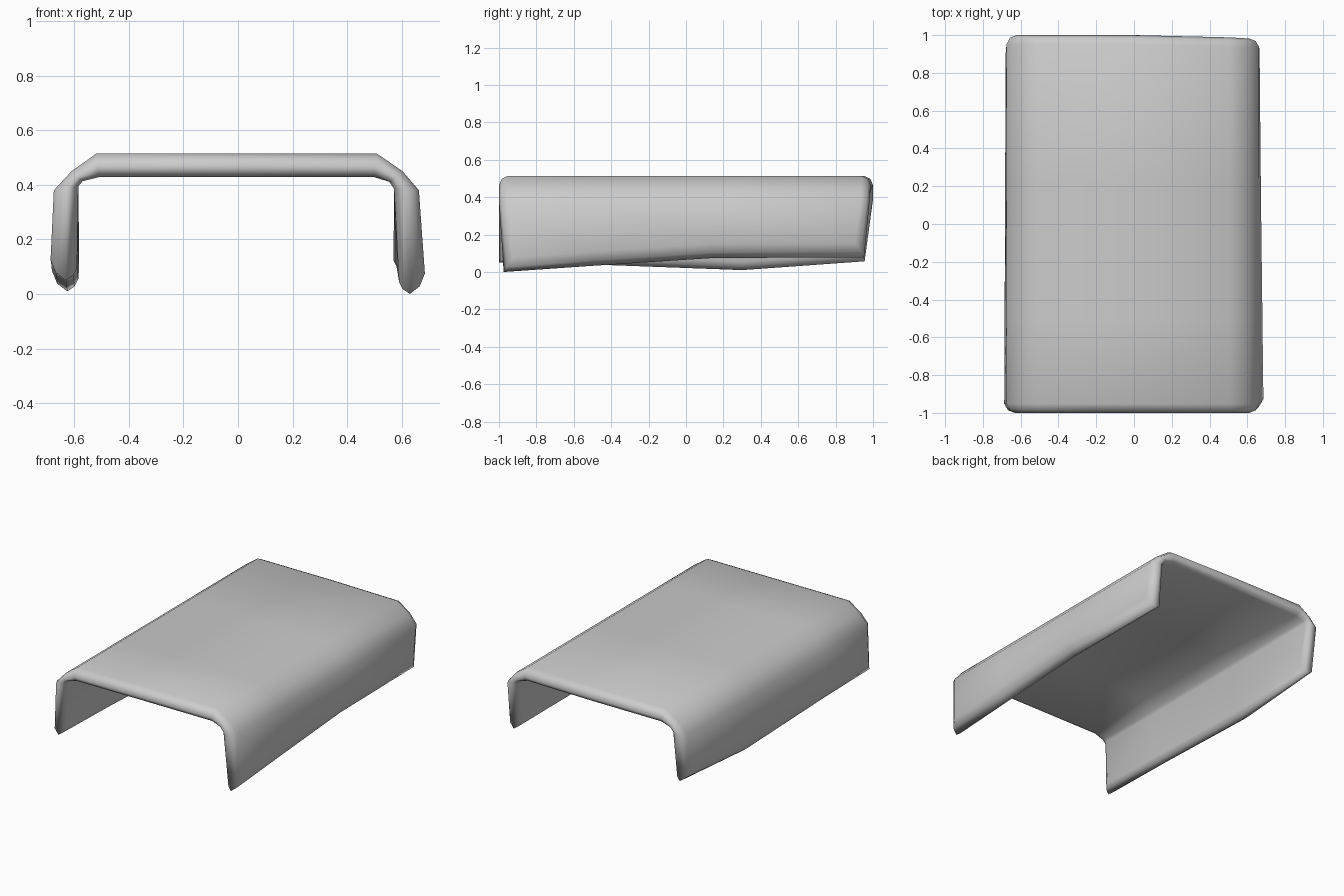
import bpy, bmesh

if "Cube" in bpy.data.objects:
    bpy.data.objects.remove(bpy.data.objects["Cube"])

# Cross-section from left foot to right foot: (x, z), feet heights come from the stations
OUTER = [(-0.687, 0), (-0.675, 0.38), (-0.61, 0.45), (-0.52, 0.514), (0, 0.514),
         (0.51, 0.514), (0.603, 0.45), (0.663, 0.38), (0.685, 0)]
INNER = [(-0.590, 0), (-0.585, 0.395), (-0.57, 0.413), (-0.51, 0.428), (0, 0.428),
         (0.50, 0.428), (0.555, 0.411), (0.572, 0.385), (0.590, 0)]
LAST = len(OUTER) - 1

# Stations along y: crown y, (left foot x shift, y, z), (right foot x shift, y, z)
STATIONS = [
    (-1.0, (0.0, -1.0, 0.05), (0.0, -0.975, 0.0)),
    (-0.5, (0.002, -0.5, 0.04), (-0.005, -0.5, 0.033)),
    (0.22, (0.005, 0.3, 0.01), (-0.013, 0.15, 0.075)),
    (1.0, (0.008, 0.955, 0.057), (-0.02, 0.952, 0.078)),
]
BACK_TRIM = [0, 0, 0, 0, 0, 0.012, 0.016, 0.018, 0]

# Rounded rim, outer skin to inner skin: share of thickness, pull-back at ends, lift at feet
RIM = [(0.0, 0.048, 0.075), (0.2, 0.014, 0.028), (0.58, 0.0, 0.0),
       (0.86, 0.012, 0.018), (1.0, 0.038, 0.045)]
CEILING_RISE = 0.045


def layer(bm, share, pull, lift):
    grid = []
    for s, (y, left, right) in enumerate(STATIONS):
        row = []
        for i, (a, b) in enumerate(zip(OUTER, INNER)):
            x, z = (p + (q - p) * share for p, q in zip(a, b))
            yy = y
            if i in (0, LAST):
                dx, yy, z = left if i == 0 else right
                x, z = x + dx, z + lift
            if s == 0:
                yy += pull
            elif s == len(STATIONS) - 1:
                yy -= pull + BACK_TRIM[i]
            elif share == 1.0 and i in (3, 4, 5):
                z += CEILING_RISE
            row.append(bm.verts.new((x, yy, z)))
        grid.append(row)
    return grid


def boundary(grid):
    return (grid[0] + [r[-1] for r in grid[1:-1]] + grid[-1][::-1]
            + [r[0] for r in grid[-2:0:-1]])


bm = bmesh.new()
# Inner layers only need their boundary; spare vertices are removed below
layers = [layer(bm, *r) for r in RIM]

# Outer and inner skins
for grid in (layers[0], layers[-1]):
    for a, b in zip(grid, grid[1:]):
        for i in range(LAST):
            bm.faces.new((a[i], a[i + 1], b[i + 1], b[i]))

# Rounded rim strips
loops = [boundary(g) for g in layers]
for a, b in zip(loops, loops[1:]):
    for k in range(len(a)):
        j = (k + 1) % len(a)
        bm.faces.new((a[k], a[j], b[j], b[k]))

bmesh.ops.delete(bm, geom=[v for v in bm.verts if not v.link_faces], context='VERTS')
bmesh.ops.recalc_face_normals(bm, faces=bm.faces)
for f in bm.faces:
    f.smooth = True

mesh = bpy.data.meshes.new("cover_shell")
bm.to_mesh(mesh)
bm.free()
bpy.context.collection.objects.link(bpy.data.objects.new("cover_shell", mesh))
